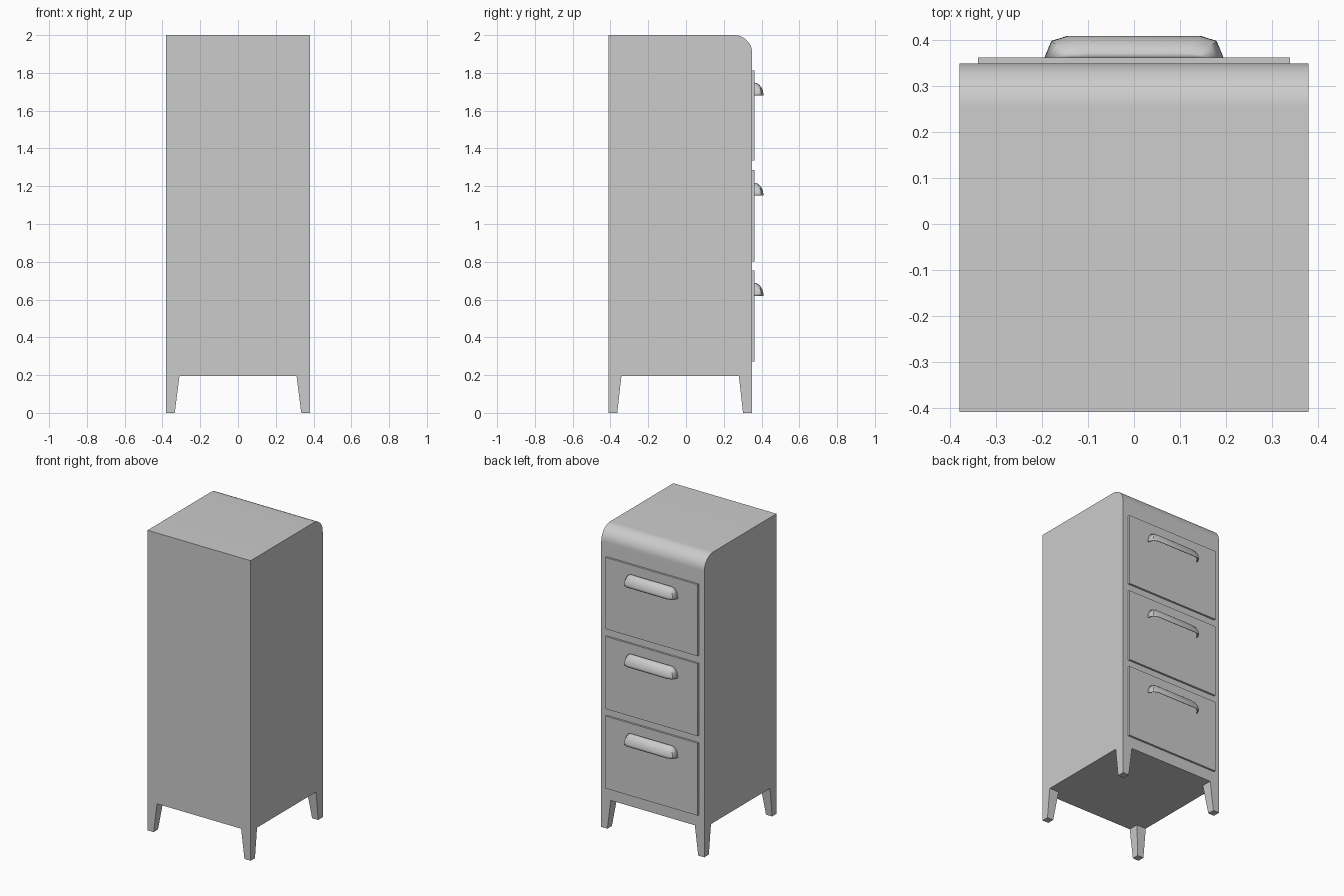
import bpy, bmesh
from math import sin, cos, pi, radians

cube = bpy.data.objects.get("Cube")
if cube:
    bpy.data.objects.remove(cube, do_unlink=True)

# Painted metal
grey = bpy.data.materials.new("grey_metal")
grey.use_nodes = True
grey.diffuse_color = (0.6, 0.6, 0.6, 1)
for node in grey.node_tree.nodes:
    if node.type == 'BSDF_PRINCIPLED':
        node.inputs["Base Color"].default_value = grey.diffuse_color

HALF, BACK, FACE = 0.38, -0.41, 0.35   # body half width, plain side, drawer side
BOTTOM, TOP, ROUND = 0.195, 2.0, 0.095
PANEL = 0.363                          # outer face of the drawers


def finish(bm, name, smooth=False):
    mesh = bpy.data.meshes.new(name)
    bm.to_mesh(mesh)
    bm.free()
    mesh.materials.append(grey)
    obj = bpy.data.objects.new(name, mesh)
    bpy.context.collection.objects.link(obj)
    if smooth:
        bpy.ops.object.select_all(action='DESELECT')
        obj.select_set(True)
        bpy.context.view_layer.objects.active = obj
        bpy.ops.object.shade_smooth_by_angle(angle=radians(35))
    return obj


# Cabinet body: side profile with a rounded top edge, extruded across
bm = bmesh.new()
profile = [(BACK, TOP), (BACK, BOTTOM), (FACE, BOTTOM)]
for i in range(13):
    a = pi / 2 * i / 12
    profile.append((FACE - ROUND + ROUND * cos(a), TOP - ROUND + ROUND * sin(a)))
side = bm.faces.new([bm.verts.new((-HALF, y, z)) for y, z in profile])
grown = bmesh.ops.extrude_face_region(bm, geom=[side], use_keep_orig=True)
bmesh.ops.translate(bm, vec=(2 * HALF, 0, 0),
                    verts=[v for v in grown["geom"] if isinstance(v, bmesh.types.BMVert)])
bmesh.ops.recalc_face_normals(bm, faces=bm.faces)

# Tapered legs: cut the underside at the leg lines and pull the corners down
inner_back, inner_face = BACK + 0.068, FACE - 0.07
for point, normal in (((-0.31, 0, 0), (1, 0, 0)), ((0.31, 0, 0), (1, 0, 0)),
                      ((0, inner_back, 0), (0, 1, 0)), ((0, inner_face, 0), (0, 1, 0))):
    bmesh.ops.bisect_plane(bm, geom=bm.verts[:] + bm.edges[:] + bm.faces[:],
                           plane_co=point, plane_no=normal)
corners = []
for f in bm.faces:
    c = f.calc_center_median()
    if f.normal.z < -0.9 and abs(c.x) > 0.31 and not inner_back < c.y < inner_face:
        corners.append(f)
grown = bmesh.ops.extrude_face_region(bm, geom=corners)
for v in grown["geom"]:
    if isinstance(v, bmesh.types.BMVert):
        v.co.z = 0
        if abs(v.co.x) < HALF - 0.01:
            v.co.x += 0.025 if v.co.x > 0 else -0.025
        if BACK + 0.01 < v.co.y < FACE - 0.01:
            v.co.y += 0.022 if v.co.y > 0 else -0.022
bmesh.ops.recalc_face_normals(bm, faces=bm.faces)
finish(bm, "cabinet_body", smooth=True)


def drawer_front(name, low, high):
    bm = bmesh.new()
    bmesh.ops.create_cube(bm, size=1)
    for v in bm.verts:
        v.co.x *= 0.68
        v.co.y = PANEL if v.co.y > 0 else FACE - 0.005
        v.co.z = high if v.co.z > 0 else low
    finish(bm, name)


def cup_handle(name, low):
    # Quarter-round hollow shell, open underneath, with chamfered ends
    bm = bmesh.new()
    half_plan = [(0.195, 0), (0.18, 0.76), (0.145, 1)]
    plan = [(-x, d) for x, d in half_plan] + half_plan[::-1]
    rows = []
    for i in range(9):
        a = pi / 2 * i / 8
        inset = 0.045 * (1 - cos(a))
        rows.append([bm.verts.new((x - inset if x > 0 else x + inset,
                                   PANEL + 0.047 * d * cos(a),
                                   low + 0.068 * sin(a))) for x, d in plan])
    for lower, upper in zip(rows, rows[1:]):
        for c in range(len(plan) - 1):
            bm.faces.new((lower[c], upper[c], upper[c + 1], lower[c + 1]))
    obj = finish(bm, name, smooth=True)
    shell = obj.modifiers.new("shell", 'SOLIDIFY')
    shell.thickness = 0.004
    shell.offset = -1


# Three drawers with pulls
for label, low, high, grip in (("lower", 0.272, 0.755, 0.62),
                               ("middle", 0.802, 1.285, 1.15),
                               ("upper", 1.335, 1.812, 1.68)):
    drawer_front(label + "_drawer", low, high)
    cup_handle(label + "_handle", grip)
